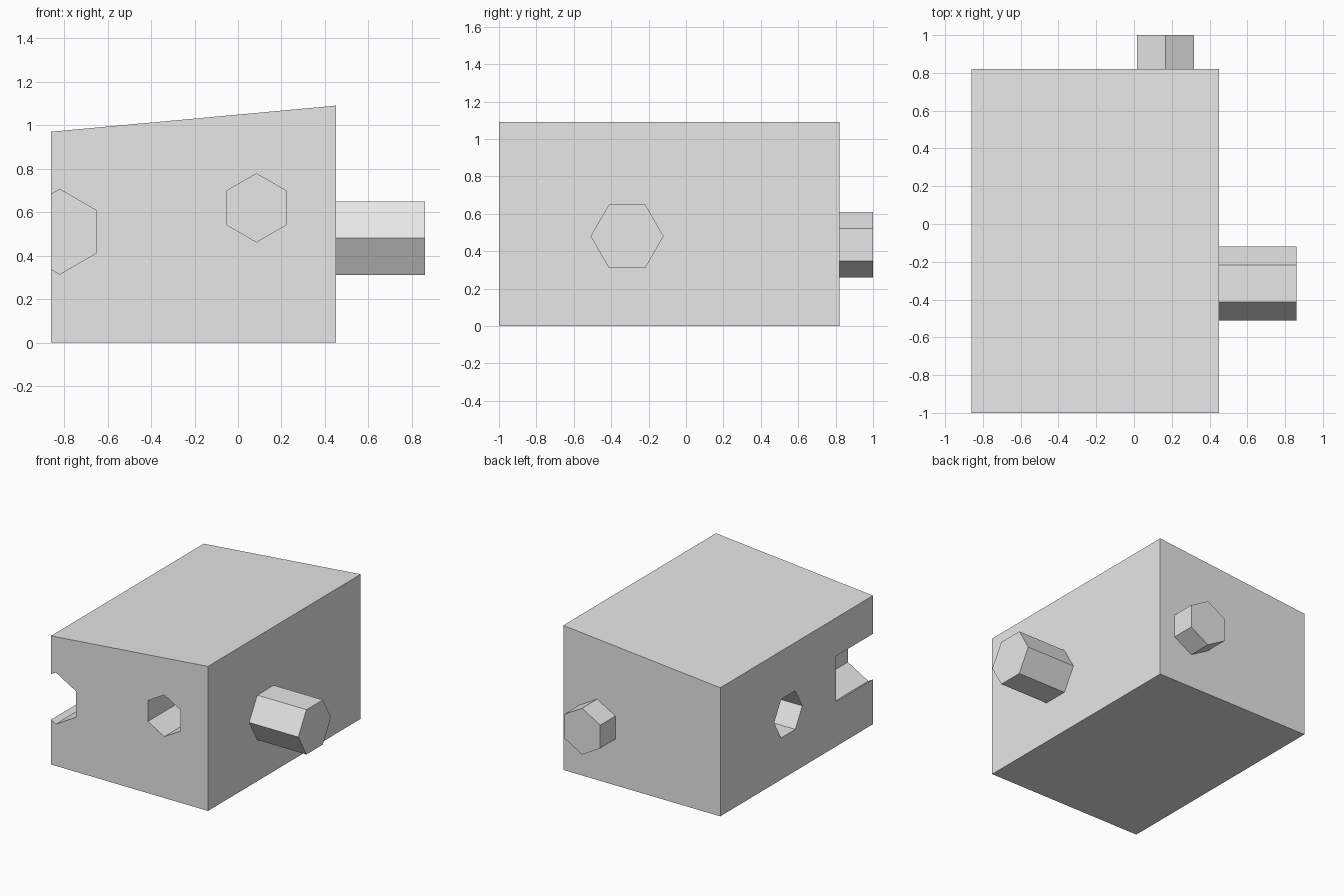
import bpy
import bmesh
from math import cos, sin, pi

default_cube = bpy.data.objects.get("Cube")
if default_cube:
    bpy.data.objects.remove(default_cube, do_unlink=True)

GREY = (0.8, 0.8, 0.8, 1)
grey = bpy.data.materials.new("plain grey")
grey.use_nodes = True
grey.diffuse_color = GREY
for node in grey.node_tree.nodes:
    if node.type == 'BSDF_PRINCIPLED':
        node.inputs["Base Color"].default_value = GREY


def prism(name, profile, axis, start, end):
    """Extrude a profile of (side, height) points along the x or y axis."""
    bm = bmesh.new()

    def place(u, v, t):
        return bm.verts.new((t, u, v) if axis == 'x' else (u, t, v))

    rings = [[place(u, v, t) for u, v in profile] for t in (start, end)]
    n = len(profile)
    bm.faces.new(rings[0])
    bm.faces.new(rings[1])
    for i in range(n):
        j = (i + 1) % n
        bm.faces.new((rings[0][i], rings[0][j], rings[1][j], rings[1][i]))
    bmesh.ops.recalc_face_normals(bm, faces=bm.faces[:])
    mesh = bpy.data.meshes.new(name)
    bm.to_mesh(mesh)
    bm.free()
    mesh.materials.append(grey)
    obj = bpy.data.objects.new(name, mesh)
    bpy.context.scene.collection.objects.link(obj)
    return obj


def hexagon(u, v, radius, pointed_top):
    turn = pi / 6 if pointed_top else 0
    return [(u + radius * cos(turn + k * pi / 3), v + radius * sin(turn + k * pi / 3))
            for k in range(6)]


LEFT, RIGHT, FRONT, BACK = -0.86, 0.45, -1.0, 0.82

# Block with a sloping top
block = prism("block", [(LEFT, 0), (RIGHT, 0), (RIGHT, 1.09), (LEFT, 0.97)],
              'y', FRONT, BACK)

# Hexagonal sockets, one of them breaking out through the corner
cutters = [
    prism("front_socket_cutter", hexagon(0.085, 0.62, 0.157, True), 'y', FRONT - 0.1, FRONT + 0.44),
    prism("corner_socket_cutter", hexagon(-0.82, 0.51, 0.195, True), 'y', FRONT - 0.1, FRONT + 0.44),
    prism("side_socket_cutter", hexagon(0.01, 0.46, 0.168, False), 'x', LEFT - 0.1, LEFT + 0.44),
]
bpy.context.view_layer.objects.active = block
for cutter in cutters:
    cutter.hide_render = True
    cut = block.modifiers.new(cutter.name, 'BOOLEAN')
    cut.operation = 'DIFFERENCE'
    cut.solver = 'EXACT'
    cut.object = cutter
    bpy.ops.object.modifier_apply(modifier=cut.name)
    bpy.data.objects.remove(cutter, do_unlink=True)

# Hexagonal pegs
prism("side_peg", hexagon(-0.315, 0.48, 0.195, False), 'x', RIGHT, 0.86)
prism("back_peg", hexagon(0.167, 0.435, 0.175, True), 'y', BACK, 1.0)
